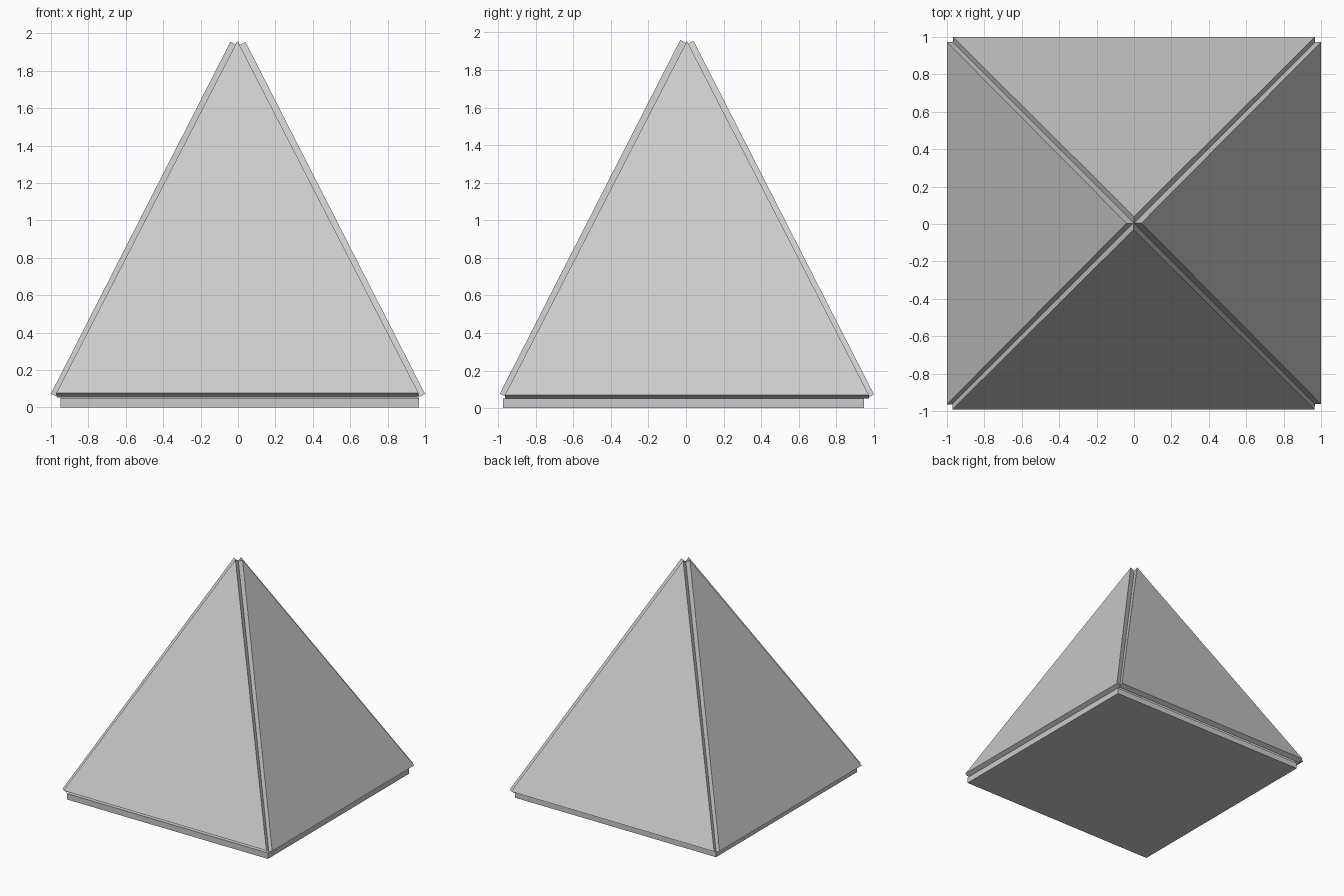
import bpy
from mathutils import Vector, Matrix
from math import pi

if "Cube" in bpy.data.objects:
    bpy.data.objects.remove(bpy.data.objects["Cube"])

THICK = 0.045
HALF = 0.968      # half width of each triangular panel
REACH = 0.96      # distance of the inner bottom edge from the centre
LOW, APEX = 0.053, 1.935


def extruded_panel(name, inner, offset):
    """Closed slab made by pushing a flat outline along an offset vector."""
    n = len(inner)
    verts = inner + [p + offset for p in inner]
    faces = [tuple(reversed(range(n))), tuple(range(n, 2 * n))]
    faces += [(i, (i + 1) % n, n + (i + 1) % n, n + i) for i in range(n)]
    mesh = bpy.data.meshes.new(name)
    mesh.from_pydata([tuple(v) for v in verts], [], faces)
    obj = bpy.data.objects.new(name, mesh)
    bpy.context.collection.objects.link(obj)
    return obj


# Four sloping triangular panels, each slightly out of true
sides = [
    ("front_panel", 0, (-0.003, 0.009, 0.004)),
    ("right_panel", 1, (0.0, 0.005, -0.002)),
    ("back_panel", 2, (0.0, 0.0, 0.0)),
    ("left_panel", 3, (0.0, 0.004, 0.0)),
]
normal = Vector((0, -(APEX - LOW), REACH)).normalized()
for name, turn, shift in sides:
    rot = Matrix.Rotation(turn * pi / 2, 3, 'Z')
    outline = [Vector((-HALF, -REACH, LOW)), Vector((HALF, -REACH, LOW)),
               Vector((0, 0, APEX))]
    extruded_panel(name, [rot @ p + Vector(shift) for p in outline],
                   rot @ (normal * THICK))

# Square base plate, extruded downward
x0, x1, y0, y1, top = -0.95, 0.967, -0.974, 0.947, 0.051
corners = [Vector(c) for c in ((x0, y0, top), (x0, y1, top),
                               (x1, y1, top), (x1, y0, top))]
extruded_panel("base_plate", corners, Vector((0, 0, -top)))
